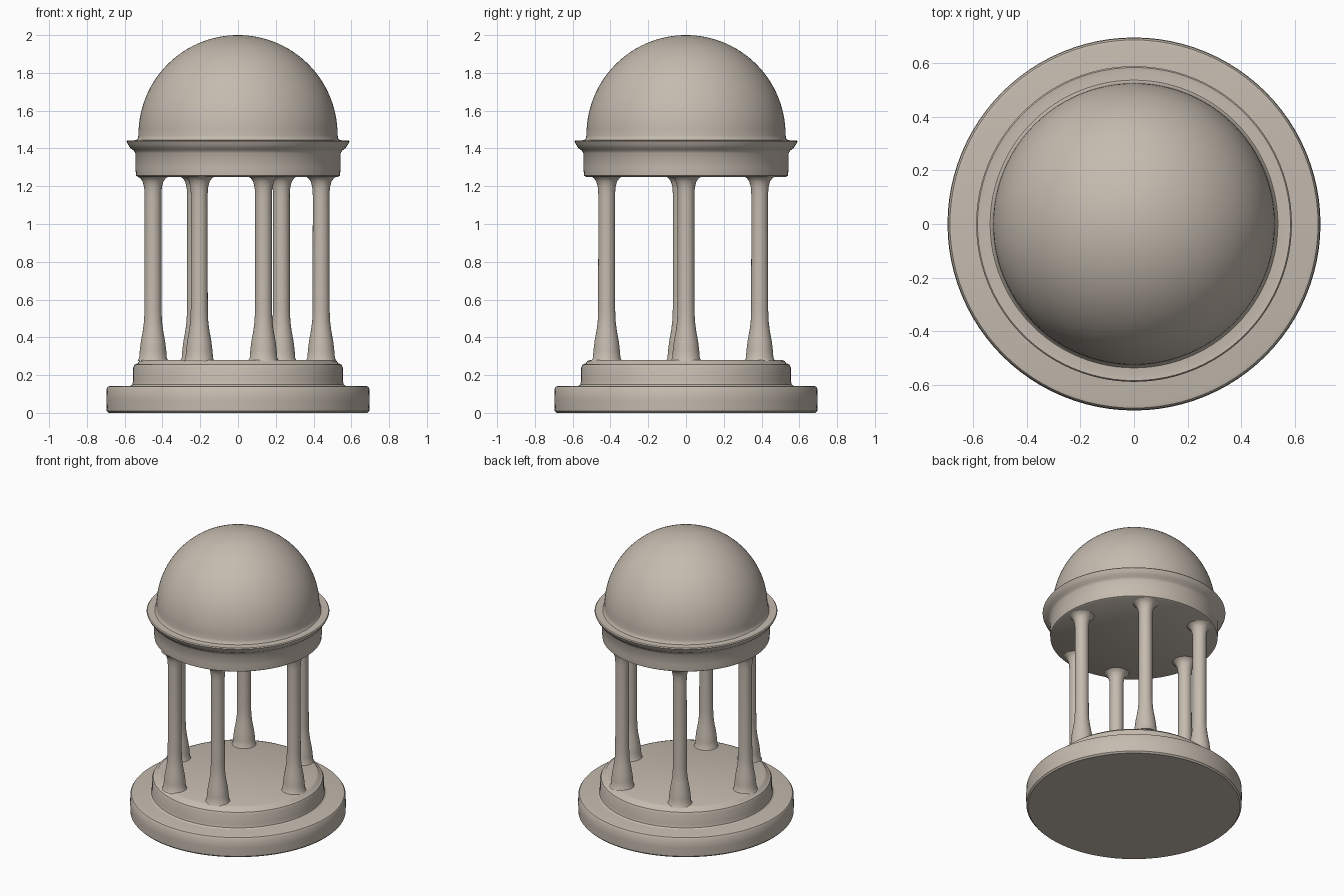
import bpy, bmesh, math

if "Cube" in bpy.data.objects:
    bpy.data.objects.remove(bpy.data.objects["Cube"])

stone = bpy.data.materials.new("warm_stone")
stone.diffuse_color = (0.56, 0.50, 0.43, 1)
stone.use_nodes = True
stone.node_tree.nodes["Principled BSDF"].inputs["Base Color"].default_value = stone.diffuse_color


def lathe(name, profile, x=0.0, y=0.0, sides=96):
    """Revolve (radius, z) points, bottom to top, into a closed solid."""
    bm = bmesh.new()
    rings = []
    for r, z in profile:
        if r == 0:
            rings.append([bm.verts.new((0, 0, z))])
        else:
            rings.append([bm.verts.new((r * math.cos(2 * math.pi * i / sides),
                                        r * math.sin(2 * math.pi * i / sides), z))
                          for i in range(sides)])
    for a, b in zip(rings, rings[1:]):
        for i in range(sides):
            j = (i + 1) % sides
            if len(b) == 1:
                bm.faces.new((a[i], a[j], b[0]))
            else:
                bm.faces.new((a[i], a[j], b[j], b[i]))
    bm.faces.new(rings[0][::-1])
    if len(rings[-1]) > 1:
        bm.faces.new(rings[-1])
    me = bpy.data.meshes.new(name)
    bm.to_mesh(me)
    bm.free()
    me.materials.append(stone)
    me.shade_smooth()
    me.set_sharp_from_angle(angle=math.radians(40))
    ob = bpy.data.objects.new(name, me)
    ob.location = (x, y, 0)
    bpy.context.collection.objects.link(ob)
    return ob


# Round base and upper step with softened edges
lathe("base", [(0.685, 0), (0.695, 0.01), (0.697, 0.07), (0.695, 0.13),
               (0.688, 0.14), (0.675, 0.143)])
lathe("step", [(0.575, 0.14), (0.56, 0.15), (0.555, 0.17), (0.555, 0.24),
               (0.548, 0.255), (0.53, 0.263), (0.522, 0.275), (0.505, 0.281)])

# Six slightly irregular columns with swollen feet and flared tops
column = [(0.082, 0.275), (0.073, 0.29), (0.07, 0.33), (0.064, 0.38), (0.053, 0.44),
          (0.047, 0.49), (0.045, 0.55), (0.044, 1.15), (0.047, 1.195),
          (0.055, 1.225), (0.068, 1.243), (0.085, 1.253)]
spots = [(-0.45, -0.025), (-0.205, -0.42), (0.135, -0.42),
         (0.44, 0.0), (0.23, 0.39), (-0.225, 0.39)]
for n, (x, y) in enumerate(spots):
    lathe(f"column_{n + 1}", column, x, y, 40)

# Ring beam with cornice lip
lathe("ring_beam", [(0.53, 1.25), (0.54, 1.256), (0.543, 1.30), (0.543, 1.375),
                    (0.553, 1.39), (0.57, 1.402), (0.582, 1.42), (0.59, 1.437),
                    (0.585, 1.443), (0.565, 1.441), (0.535, 1.445)])

# Dome with small flare where it meets the cornice
dome = [(0.542, 1.44), (0.531, 1.452), (0.527, 1.47)]
dome += [(0.527 * math.cos(t * math.pi / 60), 1.473 + 0.527 * math.sin(t * math.pi / 60))
         for t in range(1, 30)]
dome.append((0, 2.0))
lathe("dome", dome)
